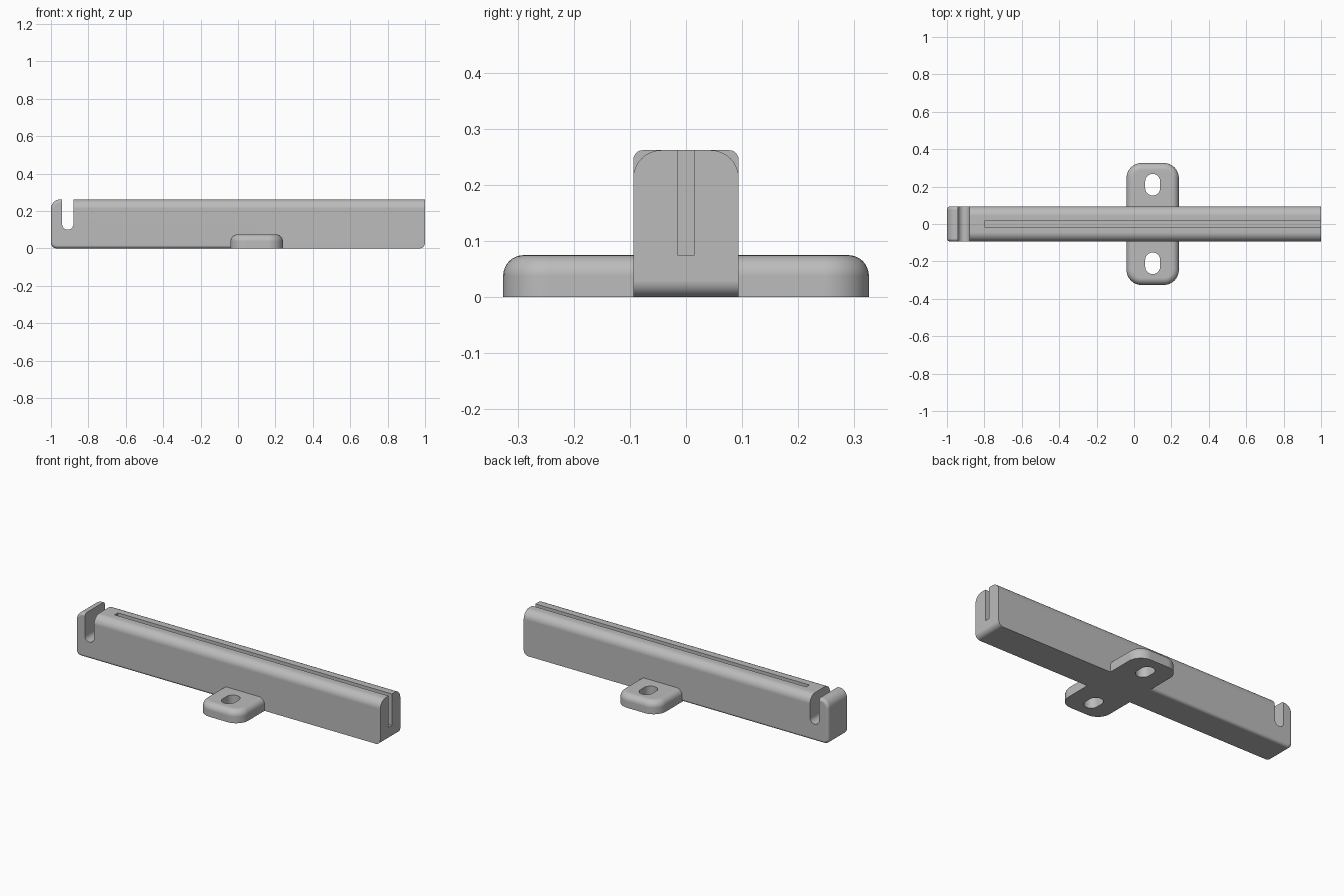
import bpy, bmesh
from math import sin, cos, pi, radians

cube = bpy.data.objects.get("Cube")
if cube:
    bpy.data.objects.remove(cube, do_unlink=True)

W, H = 0.094, 0.262      # half width and height of the bar
SPLIT = 0.1              # the bar halves meet inside the foot
EPS = 1e-4

grey = bpy.data.materials.new("plain_grey")
grey.use_nodes = True
colour = (0.5, 0.5, 0.5, 1)
grey.diffuse_color = colour
grey.node_tree.nodes["Principled BSDF"].inputs["Base Color"].default_value = colour


def arc(cx, cy, r, start, end, steps=8):
    angles = [radians(start + (end - start) * i / steps) for i in range(steps + 1)]
    return [(cx + r * cos(a), cy + r * sin(a)) for a in angles]


def prism(points, low, high, axis):
    """Extrude a 2D outline along y (outline in xz) or z (outline in xy)."""
    bm = bmesh.new()
    place = (lambda p: (p[0], low, p[1])) if axis == 'Y' else (lambda p: (p[0], p[1], low))
    face = bm.faces.new([bm.verts.new(place(p)) for p in points])
    new = bmesh.ops.extrude_face_region(bm, geom=[face])["geom"]
    shift = (0, high - low, 0) if axis == 'Y' else (0, 0, high - low)
    bmesh.ops.translate(bm, vec=shift, verts=[g for g in new if isinstance(g, bmesh.types.BMVert)])
    bmesh.ops.recalc_face_normals(bm, faces=bm.faces[:])
    return bm


def fillet(bm, rule, radius, segments=8):
    edges = [e for e in bm.edges if rule(e.verts[0].co, e.verts[1].co)]
    bmesh.ops.bevel(bm, geom=edges, offset=radius, segments=segments, profile=0.5,
                    affect='EDGES', clamp_overlap=False)


def make(name, bm):
    mesh = bpy.data.meshes.new(name)
    bm.to_mesh(mesh)
    bm.free()
    mesh.materials.append(grey)
    ob = bpy.data.objects.new(name, mesh)
    bpy.context.collection.objects.link(ob)
    return ob


def finish(ob, cutters):
    """Cut the openings, then shade smooth with clean flat faces."""
    bpy.ops.object.select_all(action='DESELECT')
    ob.select_set(True)
    bpy.context.view_layer.objects.active = ob
    for cutter in cutters:
        mod = ob.modifiers.new("cut", 'BOOLEAN')
        mod.operation, mod.solver, mod.object = 'DIFFERENCE', 'EXACT', cutter
        bpy.ops.object.modifier_apply(modifier=mod.name)
    bpy.ops.object.shade_smooth_by_angle(angle=radians(30))
    mod = ob.modifiers.new("flat_normals", 'WEIGHTED_NORMAL')
    mod.keep_sharp = True


def bar_top(a, b):
    return (abs(a.y - b.y) < EPS and min(a.z, b.z) > H - EPS
            and min(a.x, b.x) > -0.885)


def hook_rim(a, b):
    def outer(v):
        return v.z < EPS or v.x < -0.945 or (v.x < -0.935 and v.z > 0.2)
    return abs(a.y - b.y) < EPS and outer(a) and outer(b)


# Hook half: rounded end post, round-bottomed notch and the start of the bar
outline = [(SPLIT, 0), (SPLIT, H)] + [(-0.88, H)]
outline += arc(-0.91, 0.13, 0.03, 0, -180, 16)
outline += [(-0.94, H)] + arc(-0.95, H - 0.05, 0.05, 90, 180)
outline += arc(-0.97, 0.03, 0.03, 180, 270)
bm = prism(outline, -W, W, 'Y')
fillet(bm, bar_top, 0.05)
fillet(bm, hook_rim, 0.017, 5)
hook_half = make("hook_half_of_bar", bm)

# Open half: straight bar with a rounded lower end
outline = [(SPLIT, 0)] + arc(0.97, 0.03, 0.03, -90, 0) + [(1, H), (SPLIT, H)]
bm = prism(outline, -W, W, 'Y')
fillet(bm, bar_top, 0.05)
open_half = make("open_half_of_bar", bm)

# Mounting foot: rounded plate with a softened upper rim
FX, FY, FZ, R = 0.14, 0.326, 0.075, 0.08
outline = []
for sx, sy, start in ((1, 1, 0), (-1, 1, 90), (-1, -1, 180), (1, -1, 270)):
    outline += arc(SPLIT + sx * (FX - R), sy * (FY - R), R, start, start + 90)
bm = prism(outline, 0, FZ, 'Z')
fillet(bm, lambda a, b: min(a.z, b.z) > FZ - EPS, 0.037)
foot = make("mounting_foot", bm)

# Cutters: long slot in the bar and two screw holes in the foot
slot = make("slot_cutter", prism([(-0.8, -0.015), (1.1, -0.015), (1.1, 0.015), (-0.8, 0.015)],
                                 FZ, 0.4, 'Z'))
holes = []
for side in (-1, 1):
    pts = arc(SPLIT, side * 0.21 + 0.018, 0.04, 0, 180, 16)
    pts += arc(SPLIT, side * 0.21 - 0.018, 0.04, 180, 360, 16)
    holes.append(make("hole_cutter", prism(pts, -0.1, 0.2, 'Z')))

finish(hook_half, [slot])
finish(open_half, [slot])
finish(foot, holes)
for cutter in [slot] + holes:
    bpy.data.objects.remove(cutter, do_unlink=True)
